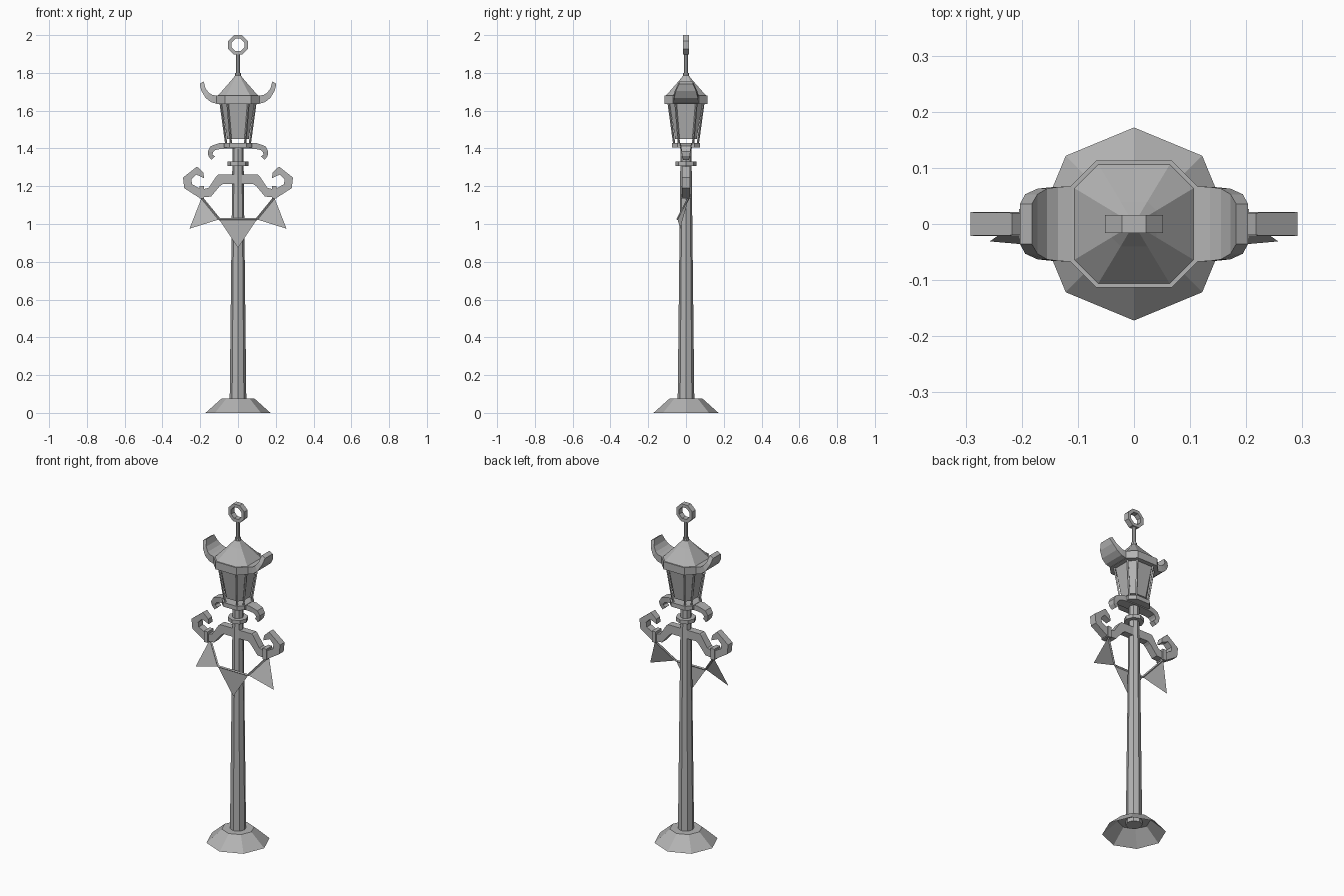
import bpy, bmesh, math
from mathutils import Vector

if "Cube" in bpy.data.objects:
    bpy.data.objects.remove(bpy.data.objects["Cube"])

metal = bpy.data.materials.new("grey metal")
metal.diffuse_color = (0.45, 0.45, 0.45, 1)
metal.use_nodes = True
metal.node_tree.nodes["Principled BSDF"].inputs["Base Color"].default_value = metal.diffuse_color


def make(name, verts, faces, fix=True):
    bm = bmesh.new()
    vs = [bm.verts.new(v) for v in verts]
    for f in faces:
        bm.faces.new([vs[i] for i in f])
    if fix:
        bmesh.ops.recalc_face_normals(bm, faces=bm.faces)
    me = bpy.data.meshes.new(name)
    bm.to_mesh(me)
    bm.free()
    me.materials.append(metal)
    ob = bpy.data.objects.new(name, me)
    bpy.context.collection.objects.link(ob)
    return ob


def loft(name, rings, bottom=True, top=True):
    """Skin a stack of equal-length point rings."""
    n = len(rings[0])
    faces = [(k * n + i, k * n + (i + 1) % n, (k + 1) * n + (i + 1) % n, (k + 1) * n + i)
             for k in range(len(rings) - 1) for i in range(n)]
    if bottom:
        faces.append(tuple(range(n))[::-1])
    if top:
        faces.append(tuple(range((len(rings) - 1) * n, len(rings) * n)))
    return make(name, [p for r in rings for p in r], faces)


def octo(r, z):
    return [(r * math.cos(i * math.pi / 4), r * math.sin(i * math.pi / 4), z) for i in range(8)]


def chamfered(h, z, k=0.6):
    c = h * k
    return [(h, -c, z), (h, c, z), (c, h, z), (-c, h, z), (-h, c, z), (-h, -c, z), (-c, -h, z), (c, -h, z)]


def strip(name, outer, inner, widths, s=1):
    """Bar with an outer and inner outline in xz and a half width in y; s mirrors x."""
    rings = [[(s * a[0], -w, a[1]), (s * a[0], w, a[1]), (s * b[0], w, b[1]), (s * b[0], -w, b[1])]
             for a, b, w in zip(outer, inner, widths)]
    return loft(name, rings)


def bar(name, a, b, r, n=4):
    """Thin straight bar between two points."""
    a, b = Vector(a), Vector(b)
    d = (b - a).normalized()
    u = d.orthogonal().normalized()
    v = d.cross(u)
    ring = [r * (math.cos(t) * u + math.sin(t) * v) for t in [math.tau * (i + .5) / n for i in range(n)]]
    return loft(name, [[p + q for q in ring] for p in (a, b)])


# Hollow foot and tapered pole
loft("foot", [octo(0.172, 0), octo(0.088, 0.075), octo(0.04, 0.075)], bottom=False, top=False)
loft("pole", [octo(0.046, 0.05), octo(0.044, 0.075), octo(0.029, 1.41)])
loft("pole_collar", [octo(0.055, 1.308), octo(0.055, 1.33)])

# Lantern tray, glass, corner posts
loft("lantern_tray", [chamfered(0.075, 1.405), chamfered(0.075, 1.43)])
loft("lantern_glass", [chamfered(0.057, 1.45), chamfered(0.087, 1.64)])
for i, (p, q) in enumerate(zip(chamfered(0.063, 1.428), chamfered(0.092, 1.64))):
    bar(f"lantern_post_{i}", p, q, 0.006)

# Roof rim, roof and finial
loft("roof_rim", [chamfered(0.113, 1.635), chamfered(0.113, 1.68)])
loft("roof", [chamfered(0.106, 1.68), chamfered(0.04, 1.755), chamfered(0.016, 1.785)])
loft("finial_collar", [octo(0.016, 1.78), octo(0.016, 1.8)])
loft("finial_rod", [octo(0.011, 1.79), octo(0.011, 1.905)])

# Eight-sided ring on top
pts = []
for i in range(8):
    a = math.pi / 8 + i * math.pi / 4
    for r, y in ((0.056, -0.016), (0.056, 0.016), (0.036, 0.016), (0.036, -0.016)):
        pts.append((r * math.cos(a), y, 1.948 + r * math.sin(a)))
make("finial_ring", pts, [(i * 4 + j, i * 4 + (j + 1) % 4, (i + 1) % 8 * 4 + (j + 1) % 4, (i + 1) % 8 * 4 + j)
                          for i in range(8) for j in range(4)])

for s, side in ((1, "right"), (-1, "left")):
    # Upswept eave
    strip(f"eave_{side}",
          [(0.11, 1.636), (0.143, 1.645), (0.172, 1.668), (0.194, 1.705), (0.203, 1.742)],
          [(0.11, 1.68), (0.135, 1.683), (0.155, 1.695), (0.172, 1.718), (0.182, 1.755)],
          [0.067, 0.066, 0.063, 0.053, 0.036], s)
    # Small drooping scroll under the tray
    strip(f"tray_scroll_{side}",
          [(0.0, 1.428), (0.1, 1.428), (0.145, 1.412), (0.16, 1.385), (0.157, 1.36), (0.142, 1.34)],
          [(0.0, 1.4), (0.09, 1.398), (0.12, 1.392), (0.131, 1.38), (0.136, 1.368), (0.122, 1.358)],
          [0.032, 0.03, 0.026, 0.024, 0.02, 0.016], s)
    # Large scrolled arm
    strip(f"arm_{side}",
          [(0.0, 1.212), (0.08, 1.212), (0.097, 1.2), (0.143, 1.145), (0.207, 1.14),
           (0.285, 1.19), (0.291, 1.246), (0.217, 1.304), (0.183, 1.272)],
          [(0.0, 1.262), (0.105, 1.262), (0.113, 1.255), (0.155, 1.192), (0.19, 1.182),
           (0.243, 1.21), (0.247, 1.237), (0.222, 1.262), (0.18, 1.243)],
          [0.021] * 7 + [0.02, 0.018], s)
    # Clip holding the string
    strip(f"string_clip_{side}", [(0.18, 1.135), (0.205, 1.135)], [(0.18, 1.2), (0.205, 1.2)], [0.027] * 2, s)
    # Sloping string and its pennant
    top, low = (s * 0.192, 0.015, 1.14), (s * 0.098, -0.045, 1.025)
    bar(f"string_{side}", top, low, 0.006)
    make(f"pennant_{side}", [top, low, (s * 0.257, -0.031, 0.975)], [(0, 1, 2)])

# Middle string and pennant
bar("string_middle", (-0.1, -0.045, 1.025), (0.1, -0.045, 1.025), 0.006)
make("pennant_middle", [(-0.1, -0.047, 1.025), (0.1, -0.047, 1.025), (0, -0.044, 0.873)], [(0, 2, 1)], False)
